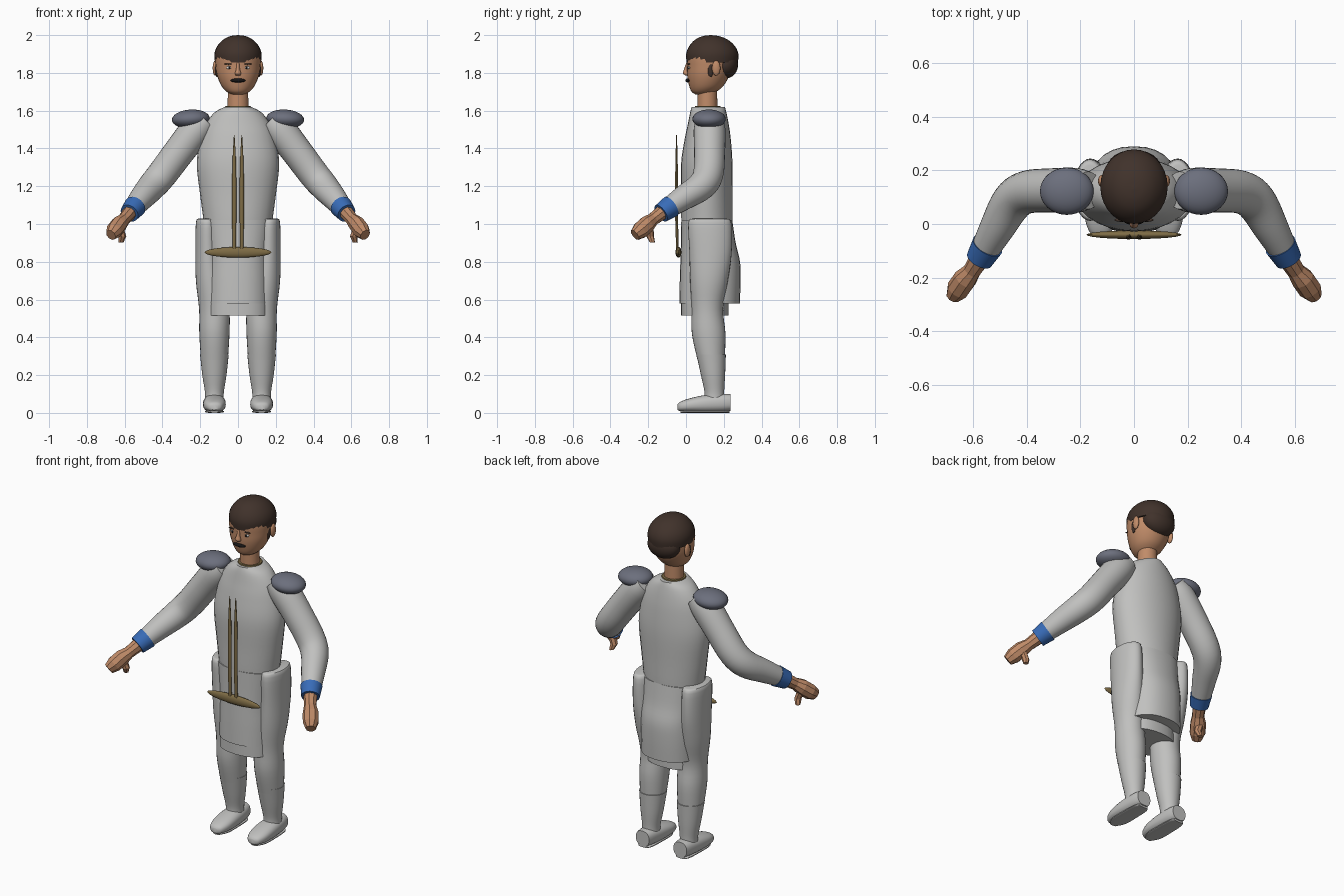
import bpy, bmesh, math
from mathutils import Vector, Matrix

cube = bpy.data.objects.get("Cube")
if cube:
    bpy.data.objects.remove(cube, do_unlink=True)


def material(name, r, g, b):
    m = bpy.data.materials.new(name)
    m.use_nodes = True
    m.diffuse_color = (r, g, b, 1)
    m.node_tree.nodes["Principled BSDF"].inputs["Base Color"].default_value = (r, g, b, 1)
    return m


CLOTH = material("light_grey_cloth", .53, .53, .52)
SKIN = material("skin", .53, .26, .14)
HAIR = material("dark_brown_hair", .052, .032, .024)
BLUE = material("blue_cuff", .04, .15, .48)
GOLD = material("dull_gold", .21, .15, .06)
STEEL = material("blue_grey_pad", .15, .16, .205)
BLACK = material("black", .008, .007, .007)
WHITE = material("eye_white", .7, .7, .68)
X, Y, Z = Vector((1, 0, 0)), Vector((0, 1, 0)), Vector((0, 0, 1))


def finish(name, bm, mat, smooth=True):
    bmesh.ops.recalc_face_normals(bm, faces=bm.faces)
    for f in bm.faces:
        f.smooth = smooth
    for e in bm.edges:
        e.smooth = e.calc_face_angle(0) < math.radians(40)
    me = bpy.data.meshes.new(name)
    bm.to_mesh(me)
    bm.free()
    me.materials.append(mat)
    ob = bpy.data.objects.new(name, me)
    bpy.context.collection.objects.link(ob)
    return ob


def spline(rows, steps):
    """Catmull-Rom interpolation of tuples."""
    out = []
    for i in range(len(rows) - 1):
        p = [Vector(rows[max(0, min(len(rows) - 1, i + k))]) for k in (-1, 0, 1, 2)]
        for j in range(steps):
            t = j / steps
            out.append(p[1] + .5 * t * (p[2] - p[0] + t * (2 * p[0] - 5 * p[1] + 4 * p[2] - p[3]
                       + t * (3 * (p[1] - p[2]) + p[3] - p[0]))))
    return out + [Vector(rows[-1])]


def loft(name, rows, mat, axis=None, steps=4, sides=28, power=2, smooth=True):
    """Skin rings (x, y, z, half width, half depth), capped at both ends."""
    pts = spline(rows, steps)
    bm = bmesh.new()
    rings = []
    for i, p in enumerate(pts):
        c = p[:]
        a, b = pts[max(0, i - 1)], pts[min(len(pts) - 1, i + 1)]
        t = axis or (Vector(b[:3]) - Vector(a[:3])).normalized()
        u = X if abs(t.z) > .99 else t.cross(Z).normalized()
        v = Y if abs(t.z) > .99 else u.cross(t)
        ring = []
        for k in range(sides):
            w = math.tau * k / sides
            cu, cv = [math.copysign(abs(q) ** (2 / power), q) for q in (math.cos(w), math.sin(w))]
            ring.append(bm.verts.new(Vector(c[:3]) + u * cu * max(c[3], .001) + v * cv * max(c[4], .001)))
        rings.append(ring)
    for r, q in zip(rings, rings[1:]):
        for k in range(sides):
            n = (k + 1) % sides
            bm.faces.new((r[k], r[n], q[n], q[k]))
    bm.faces.new(rings[0])
    bm.faces.new(rings[-1])
    return finish(name, bm, mat, smooth)


def ball(name, centre, radii, mat, tilt=0, segs=24):
    bm = bmesh.new()
    m = Matrix.Translation(centre) @ Matrix.Rotation(tilt, 4, "Y") @ Matrix.Diagonal((*radii, 1))
    bmesh.ops.create_uvsphere(bm, u_segments=segs, v_segments=segs // 2, radius=1, matrix=m)
    return finish(name, bm, mat)


def upright(name, rows, mat, x=0, **kw):
    """Vertical loft from (z, y centre, half width, half depth)."""
    return loft(name, [(x, y, z, a, b) for z, y, a, b in rows], mat, axis=Z, **kw)


# Torso and layered skirt
upright("tunic_body", [(.95, .11, .18, .13), (1.02, .11, .183, .135), (1.15, .11, .2, .135),
                       (1.32, .11, .218, .136), (1.45, .115, .198, .122), (1.53, .118, .17, .108),
                       (1.59, .118, .125, .096), (1.62, .118, .07, .088)], CLOTH)
upright("skirt", [(.58, .125, .168, .16), (.7, .128, .168, .161), (.8, .128, .166, .158),
                  (.9, .118, .17, .145), (1.02, .11, .181, .135)], CLOTH, power=2.3)
upright("under_skirt", [(.515, .1, .163, .126), (.62, .1, .163, .126)], CLOTH, steps=1, power=2.3)
upright("collar_ring", [(1.612, .115, .07, .07), (1.626, .115, .066, .066)], GOLD, steps=1)

# Head and neck
upright("neck", [(1.58, .113, .056, .053), (1.73, .113, .053, .052)], SKIN, steps=1)
upright("head", [(1.685, .09, .03, .038), (1.7, .095, .06, .065), (1.73, .107, .087, .09),
                 (1.78, .117, .109, .11), (1.83, .123, .118, .118), (1.9, .126, .118, .12),
                 (1.96, .13, .08, .085), (1.985, .13, .02, .02)], SKIN)
upright("hair_cap", [(1.855, .139, .122, .136), (1.9, .139, .125, .138), (1.94, .138, .111, .122),
                     (1.975, .135, .079, .088), (1.994, .132, .042, .045), (2, .13, .002, .002)], HAIR)
ball("hair_back", (0, .21, 1.845), (.1, .066, .075), HAIR)
loft("nose", [(0, .012, 1.855, .008, .01), (0, .004, 1.82, .01, .014), (0, 0, 1.797, .017, .016),
              (0, .008, 1.785, .01, .008)], SKIN, axis=Z, sides=12)
ball("moustache", (0, .013, 1.76), (.04, .016, .011), BLACK)

# Ornament at the front
ball("belt_bar", (0, -.04, .85), (.177, .016, .028), GOLD)

for side, s in (("left", 1), ("right", -1)):
    # Face details
    ball(side + "_ear", (s * .121, .16, 1.825), (.013, .022, .04), SKIN)
    ball(side + "_sideburn", (s * .111, .13, 1.82), (.01, .016, .042), HAIR)
    ball(side + "_eye", (s * .045, .017, 1.828), (.017, .006, .008), WHITE, segs=16)
    ball(side + "_pupil", (s * .045, .011, 1.828), (.006, .003, .007), BLACK, segs=12)
    ball(side + "_eyebrow", (s * .047, .015, 1.847), (.026, .007, .004), HAIR, segs=16)

    upright(side + "_spike", [(.86, -.045, .009, .007), (1.05, -.05, .011, .008),
                              (1.3, -.05, .01, .007), (1.47, -.05, .002, .002)], GOLD, x=s * .02, sides=10)

    # Arm, cuff, hand and shoulder pad
    loft(side + "_sleeve", [(s * x, y, z, r, r) for x, y, z, r in (
        (.17, .125, 1.55, .07), (.22, .125, 1.5, .084), (.31, .125, 1.385, .082), (.4, .118, 1.265, .08),
        (.455, .08, 1.2, .076), (.51, -.015, 1.137, .065), (.565, -.115, 1.07, .05))], CLOTH)
    loft(side + "_cuff", [(s * .545, -.08, 1.093, .06, .06), (s * .575, -.132, 1.057, .051, .051)],
         BLUE, steps=1)
    loft(side + "_hand", [(s * x, y, z, a, b) for x, y, z, a, b in (
        (.565, -.115, 1.07, .04, .04), (.603, -.175, 1.025, .034, .034), (.628, -.205, 1.0, .044, .045),
        (.655, -.243, .965, .044, .045), (.673, -.27, .942, .028, .032))],
        SKIN, steps=1, sides=9, smooth=False)
    loft(side + "_thumb", [(s * .628, -.195, .98, .022, .024), (s * .612, -.19, .935, .021, .021),
                           (s * .62, -.178, .903, .014, .014)], SKIN, axis=Z, steps=1, sides=7, smooth=False)
    ball(side + "_shoulder_pad", (s * .25, .122, 1.556), (.1, .088, .05), STEEL, tilt=s * .06, segs=32)

    # Leg, boot and shoe
    loft(side + "_leg", [(s * x, y, z, a, b) for x, y, z, a, b in (
        (.165, .125, 1.028, .045, .09), (.163, .126, 1.005, .06, .114), (.16, .13, .85, .066, .112),
        (.147, .122, .7, .076, .1), (.126, .113, .55, .08, .084), (.125, .12, .42, .08, .089),
        (.125, .133, .28, .071, .072))], CLOTH, axis=Z)
    loft(side + "_boot", [(s * .125, y, z, a, b) for y, z, a, b in (
        (.133, .31, .076, .078), (.143, .2, .064, .064), (.15, .11, .05, .052), (.15, .06, .05, .055))],
        CLOTH, axis=Z)
    loft(side + "_shoe", [(s * .125, y, z, a, b) for y, z, a, b in (
        (-.045, .03, .018, .014), (-.03, .034, .04, .025), (.02, .041, .057, .036), (.1, .048, .06, .046),
        (.19, .053, .053, .048), (.235, .055, .044, .044))], CLOTH, axis=Y, power=2.4)
    loft(side + "_sole", [(s * .125, y, .007, a, .007) for y, a in (
        (-.03, .02), (.02, .047), (.1, .05), (.2, .045), (.23, .03))], CLOTH, axis=Y, power=3)
